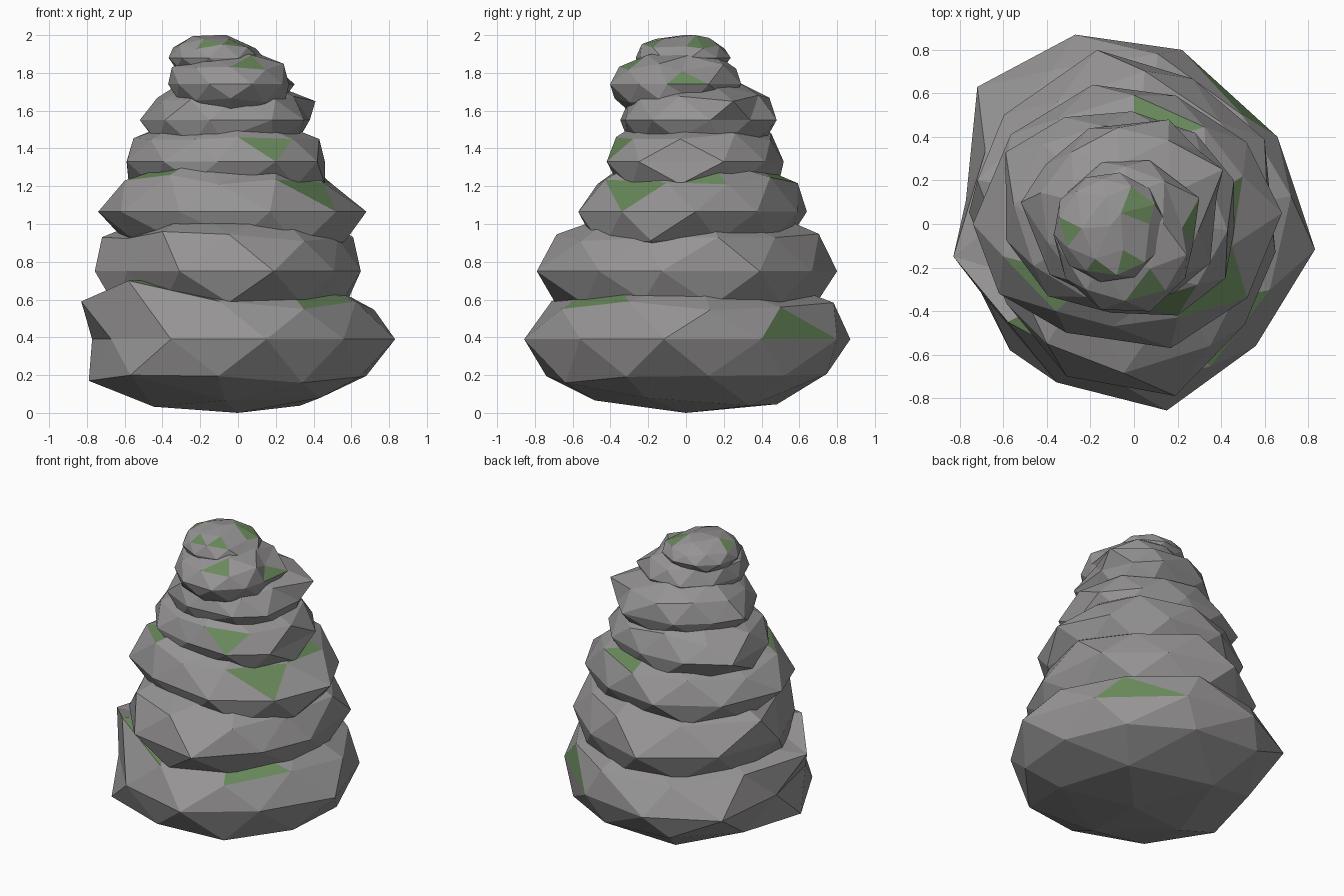
import bpy, bmesh, math, random
from mathutils import Vector

random.seed(4)


def material(name, rgb):
    m = bpy.data.materials.new(name)
    m.diffuse_color = (*rgb, 1)
    return m


STONE = material("grey stone", (0.305, 0.296, 0.298))
MOSS = material("moss green", (0.14, 0.25, 0.105))


def stone(name, centre, half_height, phase, radii, pulls, moss, jitter=0.03):
    """Squashed icosphere; ten radii every 36 degrees from phase shape its outline.
    pulls: points that the nearest corner is dragged to; moss: points on green faces."""
    bm = bmesh.new()
    bmesh.ops.create_icosphere(bm, subdivisions=2, radius=1)
    ring = next(v for v in bm.verts if abs(v.co.z) < 0.01)
    turn = math.radians(phase) - math.atan2(ring.co.y, ring.co.x)
    c = Vector(centre)
    for v in bm.verts:
        x, y, z = v.co
        ang = math.atan2(y, x) + turn
        t = (math.degrees(ang) - phase) / 36 % 10
        i, f = int(t) % 10, t % 1
        r = radii[i] * (1 - f) + radii[(i + 1) % 10] * f
        r *= math.hypot(x, y) * (1.12 if z < -0.8 else 1)
        lift = 0
        if 0.3 < abs(z) < 0.95:
            r *= 1 + random.uniform(-jitter, jitter)
            lift = random.uniform(-0.08, 0.08) * half_height
        v.co = c + Vector((r * math.cos(ang), r * math.sin(ang), z * half_height + lift))
    # drag single corners out for the chipped look
    free = list(bm.verts)
    for p in pulls:
        v = min(free, key=lambda v: (v.co - Vector(p)).length)
        v.co = p
        free.remove(v)
    bm.normal_update()
    # moss on the upward face nearest to each point
    up_faces = [f for f in bm.faces if f.normal.z > 0.15]
    for p in moss:
        f = min(up_faces, key=lambda f: (f.calc_center_median() - Vector(p)).length)
        f.material_index = 1
        up_faces.remove(f)
    me = bpy.data.meshes.new(name)
    bm.to_mesh(me)
    bm.free()
    me.materials.append(STONE)
    me.materials.append(MOSS)
    bpy.context.collection.objects.link(bpy.data.objects.new(name, me))


# base stone, with raised corners on the left
stone("base_stone", (0, 0, 0.39), 0.39, -8,
      [0.84, 0.77, 0.83, 0.90, 0.95, 0.78, 0.76, 0.81, 0.87, 0.79],
      [(0.22, 0.80, 0.39), (0.66, 0.40, 0.39), (-0.27, 0.87, 0.39),
       (-0.72, 0.63, 0.39), (0.56, -0.56, 0.39), (-0.83, -0.15, 0.59),
       (-0.58, -0.45, 0.70), (-0.57, -0.58, 0.20), (-0.79, -0.14, 0.17),
       (0.50, 0.50, 0.56)],
      [(-0.22, -0.5, 0.68), (0.45, -0.45, 0.63), (0.45, 0.57, 0.45)])

# second stone
stone("second_stone", (0, 0, 0.75), 0.38, -4,
      [0.66, 0.71, 0.72, 0.82, 0.78, 0.76, 0.69, 0.76, 0.81, 0.69],
      [(0.65, -0.13, 0.75), (0.60, 0.39, 0.75), (0.61, 0.17, 0.93),
       (0.19, -0.79, 0.75), (0.51, -0.46, 0.75), (-0.31, -0.70, 0.75),
       (-0.17, 0.80, 0.75), (-0.72, 0.20, 0.93), (-0.40, -0.55, 0.96)], [])

# third stone
stone("third_stone", (0, 0, 1.065), 0.33, 0,
      [0.69, 0.64, 0.62, 0.67, 0.70, 0.74, 0.65, 0.53, 0.60, 0.67],
      [(0.68, 0.05, 1.065), (0.52, -0.34, 1.065), (0.45, -0.10, 1.22),
       (0.20, -0.43, 1.235), (0.17, -0.57, 1.065), (-0.31, -0.50, 1.065),
       (-0.60, -0.15, 1.23), (-0.36, -0.40, 1.26), (-0.10, -0.47, 1.21),
       (-0.19, 0.64, 1.065), (-0.62, -0.32, 1.065), (0.50, 0.22, 1.21)],
      [(-0.44, -0.24, 1.28), (0.42, -0.27, 1.17), (0.42, 0.10, 1.26),
       (0.15, 0.48, 1.27)])

# fourth stone
stone("fourth_stone", (-0.06, 0.04, 1.33), 0.26, -24,
      [0.54, 0.53, 0.51, 0.48, 0.52, 0.60, 0.54, 0.50, 0.45, 0.53],
      [(0.20, -0.42, 1.33), (0.42, -0.25, 1.33), (0.46, 0.20, 1.33),
       (0.43, -0.03, 1.45), (0.46, -0.03, 1.21), (-0.59, 0.33, 1.33),
       (0.29, -0.28, 1.45), (0.00, -0.37, 1.46)],
      [(0.16, -0.36, 1.41)])

# fifth stone, bulging at its right shoulder
stone("fifth_stone", (-0.05, 0.05, 1.55), 0.23, 4,
      [0.43, 0.45, 0.46, 0.42, 0.42, 0.46, 0.44, 0.41, 0.42, 0.42],
      [(0.35, -0.18, 1.55), (0.38, 0.13, 1.55), (0.41, 0.25, 1.65),
       (-0.52, 0.10, 1.55), (0.16, 0.48, 1.55), (0.18, -0.32, 1.55),
       (-0.09, -0.31, 1.45)], [])

# sixth stone
stone("sixth_stone", (-0.04, -0.05, 1.74), 0.19, 0,
      [0.34, 0.35, 0.36, 0.35, 0.33, 0.33, 0.34, 0.36, 0.37, 0.34],
      [(0.27, -0.10, 1.74), (0.30, 0.12, 1.74), (0.22, -0.02, 1.81),
       (-0.35, -0.10, 1.83)],
      [(0.25, 0.0, 1.77), (0.1, -0.25, 1.85)])

# top stone, leaning left
stone("top_stone", (-0.11, -0.01, 1.88), 0.12, 8,
      [0.25, 0.25, 0.25, 0.25, 0.26, 0.26, 0.26, 0.26, 0.26, 0.25],
      [(-0.24, -0.02, 1.995), (-0.05, -0.12, 1.98), (-0.06, 0.05, 2.0),
       (0.07, 0.0, 1.94), (-0.18, -0.16, 1.98)],
      [(0.03, 0.02, 1.96), (-0.27, -0.03, 1.95), (0, 0.15, 1.95),
       (-0.15, -0.19, 1.96), (0.0, -0.16, 1.95)])
